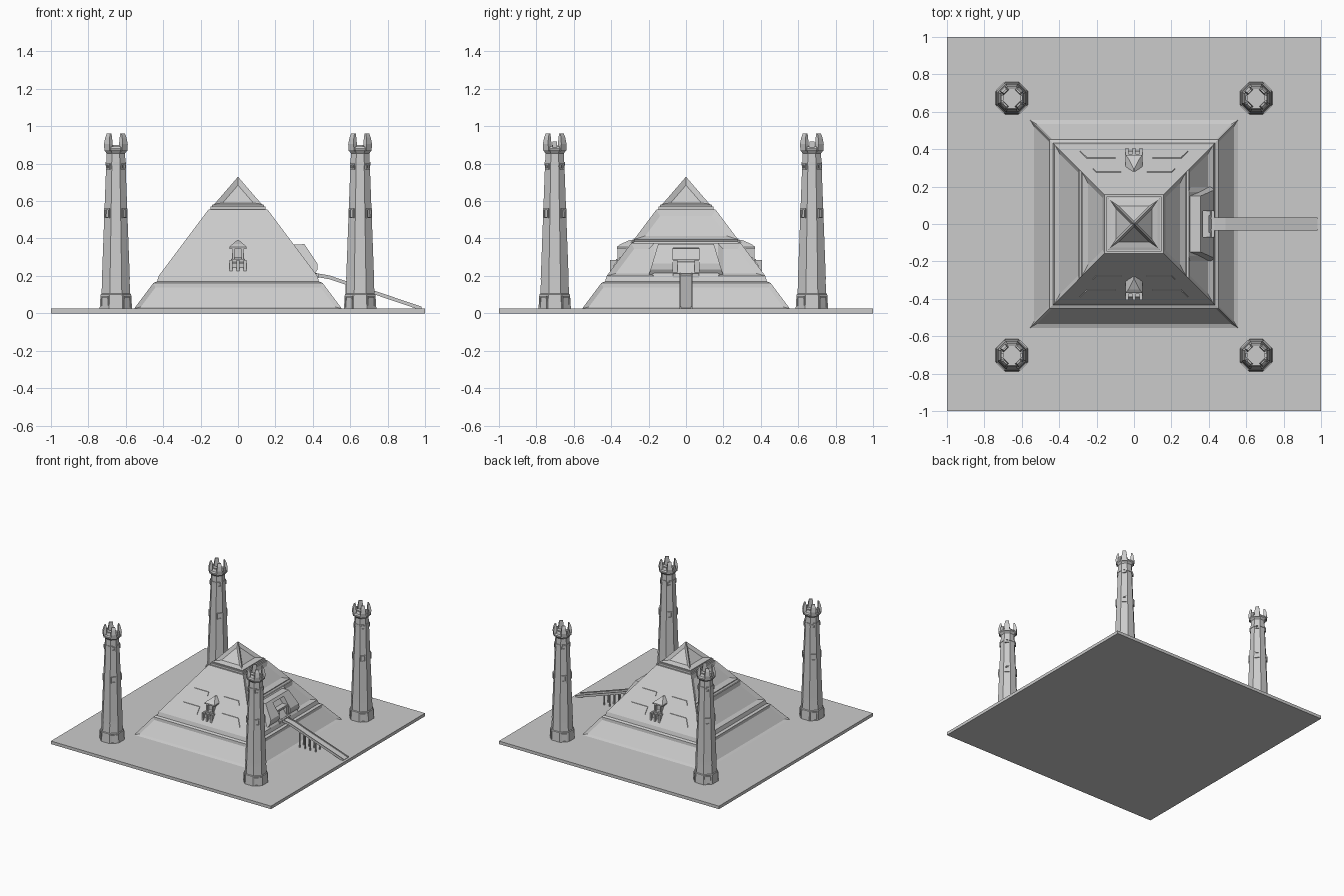
import bpy, bmesh
from math import radians, cos, sin, pi
from mathutils import Matrix, Vector

cube = bpy.data.objects.get("Cube")
if cube:
    bpy.data.objects.remove(cube, do_unlink=True)

stone = bpy.data.materials.new("grey_stone")
stone.use_nodes = True
GREY = (0.6, 0.6, 0.6, 1)
stone.diffuse_color = GREY
stone.node_tree.nodes["Principled BSDF"].inputs["Base Color"].default_value = GREY


def loft(bm, rings, turn=0.0):
    """Skin rings of equal point count, close both ends, turn about z."""
    rot = Matrix.Rotation(radians(turn), 3, "Z")
    loops = [[bm.verts.new(rot @ Vector(p)) for p in ring] for ring in rings]
    n = len(loops[0])
    sides = []
    for a, b in zip(loops, loops[1:]):
        sides.append([bm.faces.new((a[i], a[(i + 1) % n], b[(i + 1) % n], b[i]))
                      for i in range(n)])
    bm.faces.new(loops[0][::-1])
    bm.faces.new(loops[-1])
    return sides


def box(bm, x0, x1, y0, y1, z0, z1, turn=0.0):
    def ring(z):
        return [(x0, y0, z), (x1, y0, z), (x1, y1, z), (x0, y1, z)]
    return loft(bm, [ring(z0), ring(z1)], turn)


def square(h, z):
    return [(-h, -h, z), (h, -h, z), (h, h, z), (-h, h, z)]


def octagon(r, z):
    c = r / cos(pi / 8)
    return [(c * cos(pi / 8 + i * pi / 4), c * sin(pi / 8 + i * pi / 4), z) for i in range(8)]


def finish(name, bm, places=((0, 0),)):
    bmesh.ops.recalc_face_normals(bm, faces=bm.faces[:])
    mesh = bpy.data.meshes.new(name)
    bm.to_mesh(mesh)
    bm.free()
    mesh.materials.append(stone)
    for i, (x, y) in enumerate(places):
        obj = bpy.data.objects.new(name if len(places) == 1 else f"{name}_{i + 1}", mesh)
        obj.location = (x, y, 0)
        bpy.context.collection.objects.link(obj)


def inset(bm, faces, width, depth):
    bmesh.ops.inset_individual(bm, faces=faces, thickness=width, depth=depth,
                               use_even_offset=True)


def slope(z):
    """Half width of the pyramid at height z."""
    return 0.555 - (z - 0.025) / 1.335


# Ground slab
bm = bmesh.new()
box(bm, -1, 1, -1, 1, 0, 0.025)
finish("ground_slab", bm)

# Pyramid body: side order per tier is -y, +x, +y, -x
bm = bmesh.new()
heights = [0.025, 0.162, 0.18, 0.2, 0.375, 0.395, 0.555]
rings = [square(slope(z), z) for z in heights]
rings[2] = square(slope(0.18) - 0.006, 0.17)
rings += [square(0.148, 0.555), square(0.148, 0.572)]
tiers = loft(bm, rings)
bm.normal_update()
inset(bm, tiers[0], 0.02, -0.012)
inset(bm, [tiers[3][3]], 0.03, -0.014)
inset(bm, [tiers[5][1], tiers[5][3]], 0.034, -0.014)
inset(bm, [tiers[4][1], tiers[4][3]], 0.005, -0.012)
# Entrance side: split the middle tier into three and sink the outer two
middle = [tiers[3][1]]
for y in (-0.17, 0.17):
    geom = middle + list({e for f in middle for e in f.edges}) + list({v for f in middle for v in f.verts})
    cut = bmesh.ops.bisect_plane(bm, geom=geom, plane_co=(0, y, 0), plane_no=(0, 1, 0))
    middle = [g for g in cut["geom"] if isinstance(g, bmesh.types.BMFace)]
bm.normal_update()
outer = [f for f in middle if abs(f.calc_center_median().y) > 0.1]
inset(bm, outer, 0.028, -0.014)
finish("pyramid_body", bm)

# Capstone with a sunken triangle on each side
bm = bmesh.new()
loft(bm, [square(0.138, 0.572), square(0.138, 0.58), square(0.126, 0.584)])
tip = bm.verts.new((0, 0, 0.73))
base = [bm.verts.new(p) for p in square(0.126, 0.584)]
cap = [bm.faces.new((base[i], base[(i + 1) % 4], tip)) for i in range(4)]
bm.normal_update()
inset(bm, cap, 0.024, -0.018)
finish("capstone", bm)


# Shallow raised plates and small dormer shrines on the front and back
def plate(bm, u0, u1, z0, z1, lean, turn):
    def ring(out):
        return [(u0, -slope(z0) - out, z0), (u1, -slope(z0) - out, z0),
                (u1 - lean, -slope(z1) - out, z1), (u0, -slope(z1) - out, z1)]
    loft(bm, [ring(-0.01), ring(0.006)], turn)


plates, shrines = bmesh.new(), bmesh.new()
for turn in (0, 180):
    for s in (-1, 1):
        plate(plates, s * 0.1, s * 0.29, 0.25, 0.30, s * 0.04, turn)
        plate(plates, s * 0.07, s * 0.22, 0.375, 0.40, s * 0.02, turn)
        box(shrines, s * 0.045, s * 0.03, -0.405, -0.33, 0.215, 0.285, turn)
        box(shrines, s * 0.03, s * 0.02, -0.365, -0.30, 0.28, 0.35, turn)
    box(shrines, -0.008, 0.008, -0.405, -0.33, 0.215, 0.285, turn)
    box(shrines, -0.045, 0.045, -0.39, -0.33, 0.21, 0.27, turn)
    box(shrines, -0.035, 0.035, -0.375, -0.31, 0.275, 0.29, turn)
    box(shrines, -0.022, 0.022, -0.35, -0.29, 0.28, 0.35, turn)

    def eave(w, y0, z):
        return [(-w, y0, z), (w, y0, z), (w, -0.27, z), (-w, -0.27, z)]
    loft(shrines, [eave(0.045, -0.37, 0.345), eave(0.045, -0.37, 0.355), eave(0.03, -0.35, 0.37),
                   eave(0.004, -0.3, 0.392)], turn)
finish("wall_plates", plates)
finish("dormer_shrines", shrines)

# Entrance: two cheek blocks, a lintel and a sill
PROFILE = [(0.27, 0.2), (0.405, 0.2), (0.425, 0.235), (0.425, 0.265), (0.355, 0.37), (0.27, 0.365)]
bm = bmesh.new()
for s in (-1, 1):
    loft(bm, [[(x, s * 0.07, z) for x, z in PROFILE],
              [(x, s * (0.2 - (z - 0.2) * 0.3), z) for x, z in PROFILE]])
    box(bm, 0.37, 0.41, s * 0.045, s * 0.07, 0.2, 0.285)
lintel = [(0.27, 0.345), (0.368, 0.35), (0.355, 0.37), (0.27, 0.365)]
loft(bm, [[(x, y, z) for x, z in lintel] for y in (-0.07, 0.07)])
box(bm, 0.3, 0.43, -0.07, 0.07, 0.19, 0.212)
box(bm, 0.33, 0.40, -0.07, 0.07, 0.275, 0.29)
finish("entrance", bm)

# Ramp with side rails and posts
bm = bmesh.new()
PATH = [(0.40, 0.208), (0.49, 0.192), (0.98, 0.026)]


def strip(bm, y0, y1, low, high):
    loft(bm, [[(x, y0, z + low), (x, y1, z + low), (x, y1, z + high), (x, y0, z + high)]
              for x, z in PATH])


strip(bm, -0.034, 0.034, -0.01, 0.002)
for s in (-1, 1):
    strip(bm, s * 0.027, s * 0.034, -0.004, 0.01)
    for i in range(4):
        x = 0.58 + i * 0.048
        top = 0.192 - (x - 0.49) * 0.339
        box(bm, x - 0.004, x + 0.004, s * 0.022, s * 0.03, 0.02, top)
finish("entrance_ramp", bm)

# Corner towers
CORNERS = [(x, y) for x in (-0.653, 0.653) for y in (-0.702, 0.673)]
bm = bmesh.new()
SHAFT = [(0.087, 0.02), (0.082, 0.1), (0.077, 0.105), (0.073, 0.18), (0.075, 0.18), (0.074, 0.2),
         (0.052, 0.79), (0.055, 0.79), (0.055, 0.808), (0.051, 0.808), (0.049, 0.86)]
loft(bm, [octagon(r, z) for r, z in SHAFT])
finish("tower_shaft", bm, CORNERS)

# Framed doors and windows on the diagonal sides of each tower
bm = bmesh.new()
for turn in (45, 135, 225, 315):
    for r, z0, z1, w in ((0.085, 0.025, 0.092, 0.028), (0.066, 0.51, 0.56, 0.018), (0.057, 0.77, 0.80, 0.014)):
        for s in (-1, 1):
            box(bm, r - 0.03, r + 0.004, s * w, s * (w - 0.007), z0, z1, turn)
        box(bm, r - 0.03, r + 0.004, -w, w, z1 - 0.008, z1, turn)
        box(bm, r - 0.03, r + 0.004, -w, w, z0, z0 + 0.006, turn)
finish("tower_openings", bm, CORNERS)

# Tower crown: flared collar, four prongs and a cross bar
bm = bmesh.new()
loft(bm, [octagon(r, z) for r, z in
          ((0.049, 0.855), (0.062, 0.872), (0.062, 0.882), (0.055, 0.892))])


def prong(r0, r1, w, z):
    return [(r0, -w, z), (r1, -w, z), (r1, w, z), (r0, w, z)]


for turn in (45, 135, 225, 315):
    loft(bm, [prong(0.042, 0.066, 0.02, 0.868), prong(0.044, 0.07, 0.02, 0.905),
              prong(0.045, 0.064, 0.016, 0.94), prong(0.046, 0.055, 0.013, 0.962)], turn)
box(bm, -0.045, 0.045, -0.014, 0.014, 0.88, 0.9)
for s in (-1, 1):
    box(bm, s * 0.045, s * 0.058, -0.013, 0.013, 0.88, 0.918)
finish("tower_crown", bm, CORNERS)
